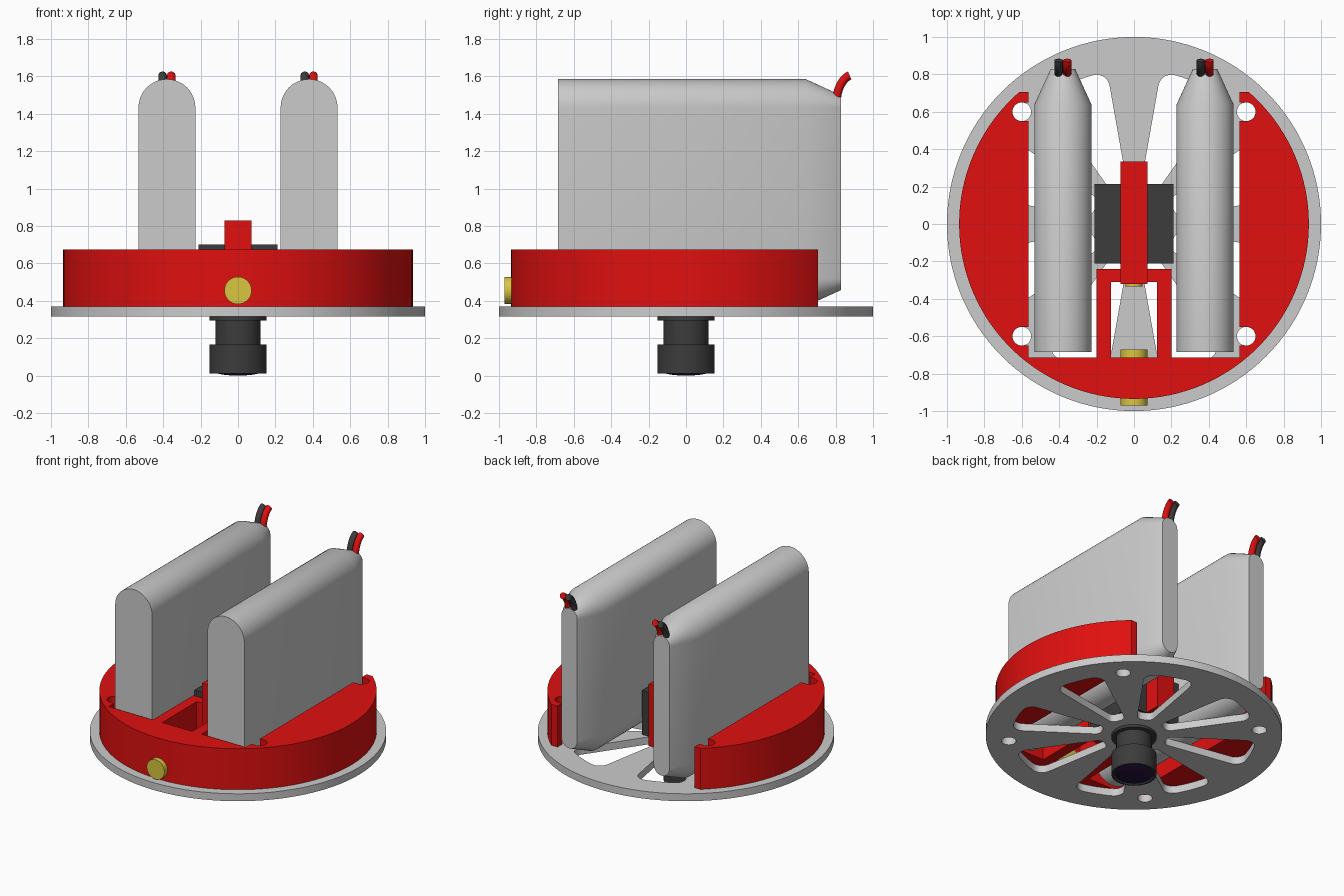
import bpy, bmesh, math
from math import sin, cos, tan, pi, radians
from mathutils import Vector, Matrix

if "Cube" in bpy.data.objects:
    bpy.data.objects.remove(bpy.data.objects["Cube"])


def material(name, rgb):
    m = bpy.data.materials.new(name)
    m.diffuse_color = (*rgb, 1)
    m.use_nodes = True
    m.node_tree.nodes["Principled BSDF"].inputs["Base Color"].default_value = m.diffuse_color
    return m


RED = material("red", (0.75, 0.005, 0.005))
DARK = material("dark", (0.045, 0.045, 0.045))
BRASS = material("brass", (0.7, 0.56, 0.05))
GLASS = material("glass", (0.02, 0.006, 0.045))
UPRIGHT = Matrix(((0, 0, 1), (1, 0, 0), (0, 1, 0))).to_4x4()   # (x, y, z) -> (z, x, y)


def finish(ob, mat):
    bm = bmesh.new()
    bm.from_mesh(ob.data)
    bmesh.ops.remove_doubles(bm, verts=bm.verts, dist=1e-5)
    bmesh.ops.recalc_face_normals(bm, faces=bm.faces)
    bm.to_mesh(ob.data)
    bm.free()
    ob.data.materials.clear()
    if mat:
        ob.data.materials.append(mat)
    bpy.ops.object.select_all(action='DESELECT')
    ob.select_set(True)
    bpy.context.view_layer.objects.active = ob
    bpy.ops.object.shade_smooth_by_angle(angle=radians(30))
    return ob


def from_curve(name, curve, mat):
    ob = bpy.data.objects.new(name, curve)
    bpy.context.collection.objects.link(ob)
    bpy.ops.object.select_all(action='DESELECT')
    ob.select_set(True)
    bpy.context.view_layer.objects.active = ob
    bpy.ops.object.convert(target='MESH')
    return bpy.context.view_layer.objects.active


def prism(name, loops, lo, hi, mat=None, matrix=None):
    """Extrude an outline (first loop) with holes (other loops)."""
    cu = bpy.data.curves.new(name, 'CURVE')
    cu.dimensions = '2D'
    cu.fill_mode = 'BOTH'
    cu.extrude = (hi - lo) / 2
    for loop in loops:
        sp = cu.splines.new('POLY')
        sp.points.add(len(loop) - 1)
        for p, (x, y) in zip(sp.points, loop):
            p.co = (x, y, 0, 1)
        sp.use_cyclic_u = True
    ob = from_curve(name, cu, mat)
    ob.data.transform((matrix or Matrix()) @ Matrix.Translation((0, 0, (lo + hi) / 2)))
    return finish(ob, mat)


def loft(name, rings, mat=None):
    """Skin a list of equal rings and cap both ends."""
    bm = bmesh.new()
    vs = [[bm.verts.new(p) for p in r] for r in rings]
    n = len(vs[0])
    for a, b in zip(vs, vs[1:]):
        for i in range(n):
            bm.faces.new((a[i], a[(i + 1) % n], b[(i + 1) % n], b[i]))
    bm.faces.new(vs[0])
    bm.faces.new(vs[-1])
    me = bpy.data.meshes.new(name)
    bm.to_mesh(me)
    bm.free()
    ob = bpy.data.objects.new(name, me)
    bpy.context.collection.objects.link(ob)
    return finish(ob, mat)


def lathe(name, profile, mat, n=64):
    return loft(name, [[(x, y, z) for x, y in circle(r, n=n)] for r, z in profile], mat)


def pin(name, r, y0, y1, z):
    ring = circle(r, n=48)
    return loft(name, [[(x, y, z + h) for x, h in ring] for y in (y0, y1)], BRASS)


def arc(cx, cy, r, a, b, n):
    return [(cx + r * cos(a + (b - a) * i / n), cy + r * sin(a + (b - a) * i / n))
            for i in range(n + 1)]


def circle(r, cx=0, cy=0, n=32):
    return arc(cx, cy, r, 0, 2 * pi, n)[:-1]


def box(x0, x1, y0, y1):
    return [(x0, y0), (x1, y0), (x1, y1), (x0, y1)]


def fillet(corners, n=7):
    """Round the corners (x, y, radius) of a convex outline."""
    out = []
    for i, (x, y, r) in enumerate(corners):
        p = Vector((x, y))
        u = (Vector(corners[i - 1][:2]) - p).normalized()
        v = (Vector(corners[(i + 1) % len(corners)][:2]) - p).normalized()
        half = u.angle(v) / 2
        c = p + (u + v).normalized() * r / sin(half)
        s, e = p + u * r / tan(half) - c, p + v * r / tan(half) - c
        a = math.atan2(s.y, s.x)
        d = (math.atan2(e.y, e.x) - a + pi) % (2 * pi) - pi
        out += arc(c.x, c.y, r, a, a + d, n)
    return out


# Spoked base plate with eight rounded slots and four screw holes
loops = [circle(1, n=128)]
for k in range(8):
    mid, h = radians(22.5 + 45 * k), radians(12.5)
    spec = [(0.23, -h, 0.045), (0.83, -h, 0.07), (0.83, 0, 0.8), (0.83, h, 0.07), (0.23, h, 0.045)]
    loops.append(fillet([(r * cos(mid + a), r * sin(mid + a), f) for r, a, f in spec]))
loops += [circle(0.05, sx * 0.6, sy * 0.6) for sx in (-1, 1) for sy in (-1, 1)]
prism("base_plate", loops, 0.315, 0.37)

# Red holder: horseshoe with screw notches, front bay and pocket
top = math.asin(0.705 / 0.935)
outer = arc(0, 0, 0.935, pi - top, 2 * pi + top, 96)
right = [(0.565, 0.705)]
for y in (0.6, -0.6):
    right += [(0.565, y + 0.05)] + arc(0.6, y, 0.05, pi / 2, -pi / 2, 16) + [(0.565, y - 0.05)]
right += [(0.565, -0.715), (0.2, -0.715), (0.2, -0.24)]
left = [(-x, y) for x, y in reversed(right)]
prism("holder", [outer + right + left, box(-0.123, 0.123, -0.715, -0.31)], 0.37, 0.675, RED)

# Clip over the camera
clip = [(-0.32, 0.37), (-0.235, 0.37), (-0.235, 0.69), (0.22, 0.69),
        (0.22, 0.37), (0.335, 0.37), (0.335, 0.83), (-0.32, 0.83)]
prism("camera_clip", [clip], -0.073, 0.073, RED, UPRIGHT)

# Camera body, lens and glass
prism("camera_body", [box(-0.21, 0.21, -0.21, 0.215)], 0.371, 0.7, DARK)
lathe("camera_lens", [(0.13, 0.018), (0.14, 0.01), (0.152, 0.012), (0.152, 0.165), (0.12, 0.165),
                      (0.12, 0.295), (0.152, 0.295), (0.152, 0.38)], DARK)
lathe("lens_glass", [(0.132, 0.02), (0.11, 0.011), (0.08, 0.005), (0.045, 0.0015), (0.01, 0)], GLASS)

# Brass pins
pin("front_pin", 0.073, -0.97, -0.67, 0.455)
pin("clip_pin", 0.045, -0.335, -0.225, 0.455)


# Batteries with tapered back ends and two wires each
def stadium(cx, y, r):
    pts = arc(cx, 1.433, r, 0, pi, 24) + arc(cx, 0.523, r, pi, 2 * pi, 24)
    return [(x, y, z) for x, z in pts]


def wire(name, x, mat):
    cu = bpy.data.curves.new(name, 'CURVE')
    cu.dimensions = '3D'
    cu.bevel_depth = 0.023
    cu.bevel_resolution = 4
    cu.use_fill_caps = True
    sp = cu.splines.new('BEZIER')
    sp.bezier_points.add(1)
    ends = [((0.805, 1.475), (0.81, 1.54)), ((0.875, 1.605), (0.84, 1.59))]
    for p, (co, handle) in zip(sp.bezier_points, ends):
        p.handle_left_type = p.handle_right_type = 'FREE'
        p.co = (x, *co)
        p.handle_left = p.handle_right = (x, *handle)
    finish(from_curve(name, cu, mat), mat)


for side, cx in (("left", -0.38), ("right", 0.38)):
    loft(side + "_battery", [stadium(cx, -0.685, 0.152), stadium(cx, 0.64, 0.152),
                             stadium(cx, 0.83, 0.065)])
    wire(side + "_black_wire", cx - 0.023, DARK)
    wire(side + "_red_wire", cx + 0.023, RED)
